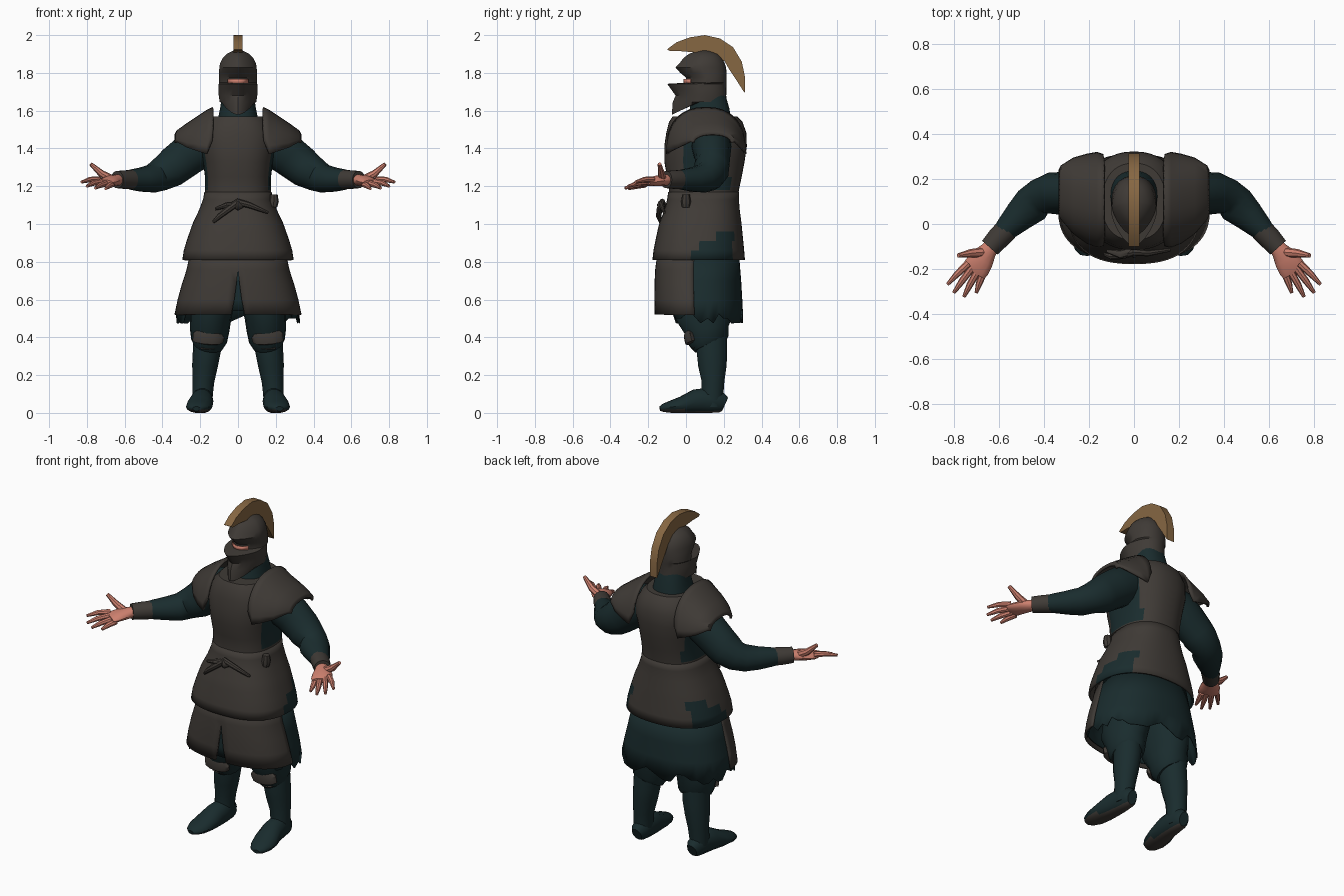
import bpy, bmesh, math, random
from mathutils import Vector

random.seed(4)


def material(name, rgb):
    m = bpy.data.materials.new(name)
    m.diffuse_color = (*rgb, 1)
    return m


ARMOUR = material("dark leather armour", (0.050, 0.043, 0.037))
CLOTH = material("dark teal cloth", (0.010, 0.025, 0.027))
SKIN = material("skin", (0.62, 0.22, 0.16))
CREST = material("brown crest", (0.24, 0.135, 0.055))


def grid(name, rows, mats, closed=True, cap=True, paint=None, mirror=False, thick=0, angle=38):
    """Skin rows of points into one surface."""
    bm = bmesh.new()
    vs = [[bm.verts.new(p) for p in r] for r in rows]
    n = len(rows[0])
    for a, b in zip(vs, vs[1:]):
        for j in range(n if closed else n - 1):
            k = (j + 1) % n
            bm.faces.new((a[j], a[k], b[k], b[j]))
    if cap:
        bm.faces.new(vs[0][::-1])
        bm.faces.new(vs[-1])
        bmesh.ops.recalc_face_normals(bm, faces=bm.faces)
    if paint:
        for f in bm.faces:
            f.material_index = paint(f.calc_center_median())
    me = bpy.data.meshes.new(name)
    bm.to_mesh(me)
    bm.free()
    for m in mats:
        me.materials.append(m)
    ob = bpy.data.objects.new(name, me)
    bpy.context.collection.objects.link(ob)
    bpy.ops.object.select_all(action='DESELECT')
    ob.select_set(True)
    bpy.context.view_layer.objects.active = ob
    bpy.ops.object.shade_smooth_by_angle(angle=math.radians(angle))
    if thick:
        s = ob.modifiers.new("thickness", 'SOLIDIFY')
        s.thickness = thick
    if mirror:
        ob.modifiers.new("mirror", 'MIRROR')
    return ob


def spow(v, e):
    return math.copysign(abs(v) ** (2 / e), v)


def ring(z, front, back, w, n=40, ef=2.3, eb=2.3, a0=0, a1=None):
    """Rounded outline at height z, from y=front to y=back, half width w."""
    pts = []
    for i in range(n):
        a = 2 * math.pi * i / n if a1 is None else a0 + (a1 - a0) * i / (n - 1)
        c, s = math.cos(a), math.sin(a)
        e = ef if s < 0 else eb
        pts.append(Vector((w * spow(c, e), (front + back) / 2 + (back - front) / 2 * spow(s, e), z)))
    return pts


def tube(name, path, mats, n=14, **kw):
    """Tube through (x, y, z, side radius, up radius) stations."""
    rows, P = [], [Vector(p[:3]) for p in path]
    for i, p in enumerate(path):
        d = (P[min(i + 1, len(P) - 1)] - P[max(i - 1, 0)]).normalized()
        side = d.cross(Vector((0, 0, 1)) if abs(d.z) < 0.9 else Vector((0, -1, 0))).normalized()
        up = side.cross(d)
        rows.append([P[i] + side * p[3] * math.cos(2 * math.pi * k / n)
                     + up * p[4] * math.sin(2 * math.pi * k / n) for k in range(n)])
        for v in rows[-1]:
            v.z = max(v.z, 0)
    return grid(name, rows, mats, **kw)


# Breastplate, cloth showing at the armpits
torso = [(1.12, -.095, .275, .178), (1.18, -.09, .28, .175), (1.25, -.1, .295, .175),
         (1.33, -.115, .31, .185), (1.41, -.115, .322, .2), (1.48, -.105, .32, .2),
         (1.54, -.09, .30, .17), (1.57, -.07, .27, .14)]
grid("breastplate", [ring(*t, ef=2.5) for t in torso], [ARMOUR, CLOTH],
     paint=lambda c: int(abs(c.x) > .13 and 1.17 < c.z < 1.47 and .0 < c.y < .23))
grid("neck", [ring(1.54, .0, .24, .11), ring(1.61, .02, .23, .095), ring(1.68, .03, .21, .085)], [CLOTH])

# Shoulder plates arching front to back
rows = []
for x, top, h, cy, ry in [(.335, 1.475, .045, .14, .10), (.325, 1.495, .06, .14, .12), (.27, 1.535, .13, .125, .17),
                          (.21, 1.575, .19, .112, .2), (.165, 1.605, .235, .107, .213), (.135, 1.62, .18, .105, .205)]:
    row = []
    for k in range(17):
        a = math.pi * (k / 16 - .5)
        row.append(Vector((x, cy + ry * spow(math.sin(a), 2.3), top - h * (1 - spow(math.cos(a), 2.0)))))
    rows.append(row)
grid("shoulder_plate", rows, [ARMOUR], closed=False, cap=False, mirror=True, thick=.012)

# Hip armour: flared, cloth showing on the flanks
hips = [(.81, -.178, .312, .295), (.86, -.172, .308, .287), (.91, -.162, .303, .272), (.96, -.152, .298, .255),
        (1.01, -.14, .293, .237), (1.07, -.115, .285, .208), (1.13, -.1, .28, .185), (1.17, -.094, .28, .178)]
grid("hip_armour", [ring(*t, n=56, ef=2.5) for t in hips], [ARMOUR, CLOTH], cap=False, thick=.012,
     paint=lambda c: int(.04 < c.y < .25 and c.z < .88 + .5 * (c.y - .04)))

# Ragged under-skirt
skirt = [(.5, -.15, .303, .328), (.6, -.15, .298, .312), (.7, -.15, .292, .287), (.85, -.14, .28, .25)]
rows = [ring(*t, n=48, ef=2.5) for t in skirt]
for v in rows[0]:
    v.z = random.choice((.475, .5, .525)) if v.y > .02 or abs(v.x) > .29 else .54
grid("under_skirt", rows, [CLOTH], cap=False, thick=.006)

# Front skirt panels with a slit between them
panel = [(.52, -.166, .305, .337, .06), (.6, -.168, .3, .32, .03), (.68, -.167, .295, .298, .012),
         (.76, -.163, .29, .272, 0), (.86, -.15, .28, .252, 0)]
grid("front_skirt_panel", [ring(z, f, b, w, n=18, ef=2.5, a0=-math.pi / 2 + d, a1=-.06)
                           for z, f, b, w, d in panel],
     [ARMOUR], closed=False, cap=False, mirror=True, thick=.01)

# Knotted belt cord and pouches
tube("belt_cord", [(-.13, -.135, 1.01, .008, .008), (-.1, -.145, 1.04, .014, .014), (-.05, -.14, 1.08, .016, .018),
                   (0, -.125, 1.115, .016, .02), (.06, -.13, 1.1, .014, .016), (.16, -.115, 1.06, .008, .008)],
     [ARMOUR], n=8)
tube("belt_tail", [(-.01, -.12, 1.1, .02, .02), (-.06, -.135, 1.1, .02, .015), (-.12, -.12, 1.08, .008, .008)],
     [ARMOUR], n=8)
tube("belt_knot", [(-.03, -.12, 1.1, .008, .012), (0, -.13, 1.1, .022, .028), (.03, -.12, 1.1, .008, .012)],
     [ARMOUR], n=8)
tube("belt_pouch", [(.185, .0, 1.09, .022, .022), (.19, .0, 1.12, .026, .026), (.19, .0, 1.155, .02, .02)],
     [ARMOUR], n=8)

# Helmet with beaked face guard; the bottom edge dips to a chin point
helmet = [(1.60, -.075, .215, .085), (1.645, -.07, .215, .097), (1.68, -.055, .213, .102), (1.715, -.08, .214, .103),
          (1.742, -.10, .215, .102), (1.748, -.0, .215, .1), (1.775, .0, .215, .1), (1.80, -.03, .215, .1),
          (1.828, -.056, .212, .099), (1.85, -.035, .205, .095), (1.88, -.012, .19, .08),
          (1.90, .015, .17, .06), (1.918, .06, .13, .025)]
rows = [ring(*t, n=32, ef=1.5, eb=2.1) for t in helmet]
for v in rows[0]:
    v.z = 1.645 - .065 * max(0, min(1, (.06 - v.y) / .13))
grid("helmet", rows, [ARMOUR], angle=32)

# Strip of face in the eye slot
grid("eye_strip", [[Vector((x * .055, -.012 + .035 * x * x, z)) for x in (-1, -.5, 0, .5, 1)]
                   for z in (1.744, 1.768)], [SKIN], closed=False, cap=False, thick=.006)

# Crest: side profile given as outer and inner edges
outer = [(-.1, 1.925), (-.05, 1.962), (.02, 1.988), (.1, 2.0), (.18, 1.982), (.25, 1.935), (.295, 1.86),
         (.312, 1.78), (.312, 1.695)]
inner = [(-.085, 1.915), (-.03, 1.915), (.03, 1.91), (.1, 1.905), (.16, 1.895), (.205, 1.86), (.228, 1.82),
         (.265, 1.765), (.306, 1.70)]
grid("helmet_crest", [[Vector((-.024, *i)), Vector((.024, *i)), Vector((.024, *o)), Vector((-.024, *o))]
                      for o, i in zip(outer, inner)], [CREST])

# Sleeves, cuffs and hands
tube("sleeve", [(.14, .13, 1.43, .1, .11), (.2, .135, 1.41, .105, .115), (.27, .14, 1.36, .095, .11),
                (.335, .14, 1.31, .09, .105), (.36, .135, 1.29, .095, .1), (.42, .12, 1.255, .08, .085),
                (.455, .085, 1.24, .085, .075), (.51, .035, 1.235, .07, .065), (.56, -.015, 1.235, .055, .055),
                (.59, -.045, 1.235, .045, .047)], [CLOTH], mirror=True)
tube("cuff", [(.565, -.025, 1.235, .052, .052), (.6, -.06, 1.235, .051, .05), (.64, -.105, 1.235, .046, .046)],
     [ARMOUR], mirror=True)
tube("palm", [(.62, -.085, 1.235, .035, .03), (.645, -.115, 1.232, .038, .03), (.675, -.155, 1.228, .055, .028),
              (.7, -.195, 1.222, .06, .022), (.712, -.215, 1.22, .055, .014)], [SKIN], mirror=True)
fingers = {
    "index_finger": [(.735, -.175, 1.235), (.785, -.222, 1.235), (.828, -.268, 1.222)],
    "middle_finger": [(.72, -.195, 1.225), (.765, -.255, 1.217), (.80, -.305, 1.2)],
    "ring_finger": [(.695, -.21, 1.216), (.73, -.272, 1.205), (.755, -.323, 1.19)],
    "little_finger": [(.668, -.215, 1.21), (.688, -.265, 1.2), (.7, -.305, 1.187)],
    "thumb": [(.665, -.125, 1.235), (.725, -.13, 1.268), (.78, -.14, 1.318)],
}
for name, pts in fingers.items():
    r = .02 if name == "thumb" else .0155
    tube(name, [(*p, r * k, r * k) for p, k in zip(pts, (1.1, .95, .5))], [SKIN], n=8, mirror=True)

# Breeches, boots and knee guards
tube("breeches", [(.11, .1, .85, .11, .13), (.13, .1, .6, .115, .16), (.145, .095, .51, .11, .155),
                  (.15, .11, .44, .105, .12), (.153, .12, .38, .095, .108), (.158, .13, .355, .08, .09)],
     [CLOTH], n=18, mirror=True)
tube("boot_shaft", [(.16, .135, .42, .075, .085), (.165, .137, .33, .074, .083), (.175, .14, .25, .068, .077),
                    (.183, .143, .17, .058, .062), (.187, .14, .11, .055, .06), (.188, .14, .03, .05, .055)],
     [CLOTH], mirror=True)
tube("boot_foot", [(.185, .207, .045, .03, .04), (.185, .185, .055, .048, .056), (.187, .12, .065, .056, .07),
                   (.192, .05, .06, .062, .066), (.203, -.02, .042, .07, .046), (.212, -.08, .032, .064, .033),
                   (.218, -.12, .026, .045, .022), (.22, -.138, .022, .02, .012)],
     [CLOTH, ARMOUR], mirror=True, paint=lambda c: int(c.z < .015))
tube("knee_guard", [(.16, .045, .345, .045, .02), (.16, .03, .375, .08, .036), (.155, .022, .41, .085, .036),
                    (.15, .015, .44, .05, .02)], [ARMOUR], n=10, mirror=True)
